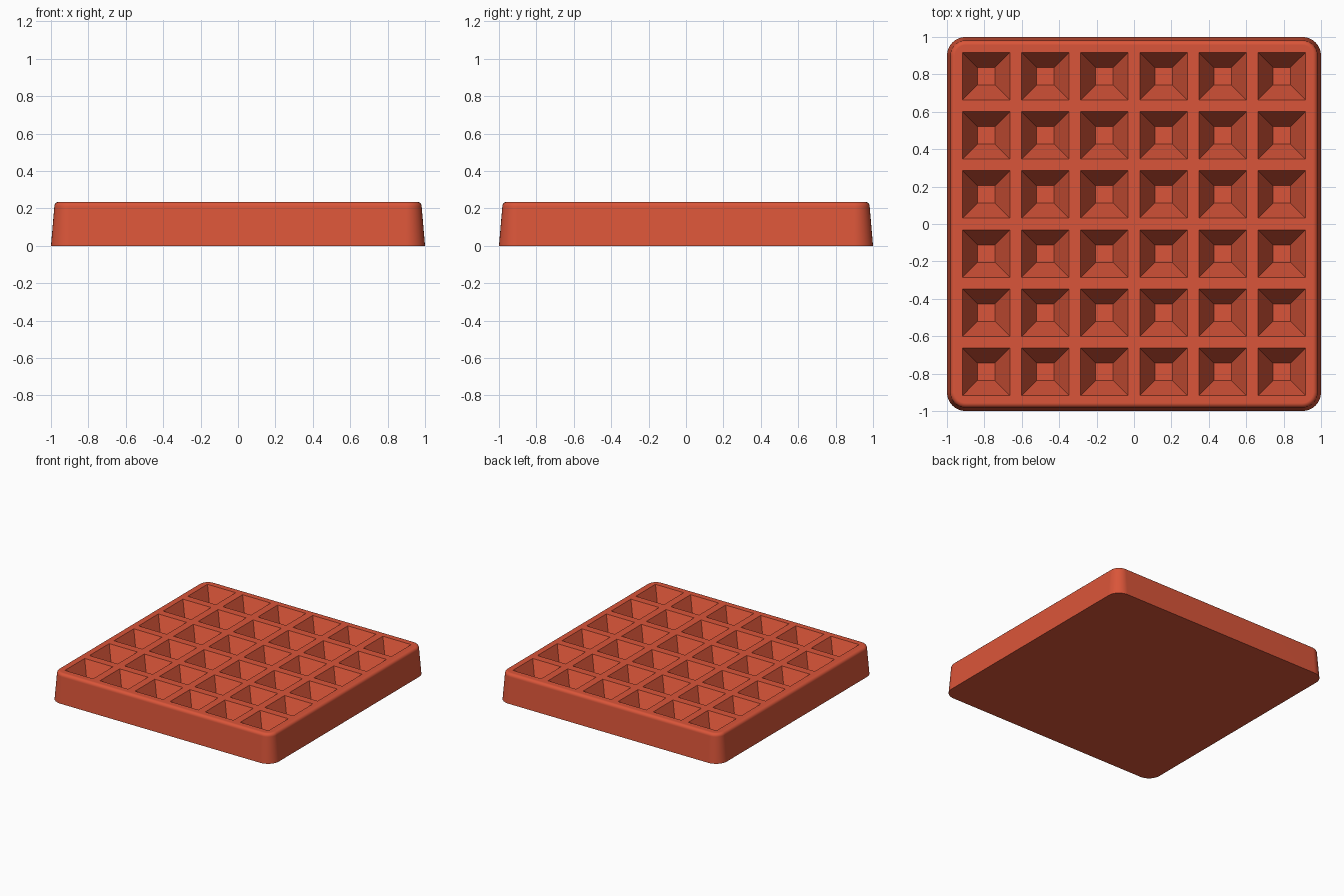
import bpy, bmesh, math

HEIGHT = 0.235
CORNER = 0.1      # plan radius of the slab corners
PITCH = 0.316     # spacing of the pits
COUNT = 6
PIT_TOP, PIT_FLOOR, PIT_DEPTH = 0.127, 0.047, 0.17

default = bpy.data.objects.get("Cube")
if default:
    bpy.data.objects.remove(default, do_unlink=True)

red = bpy.data.materials.new("brick red")
red.use_nodes = True
colour = (0.70, 0.091, 0.041, 1)
red.diffuse_color = colour
red.node_tree.nodes["Principled BSDF"].inputs["Base Color"].default_value = colour


def skin(bm, rings):
    """Join a stack of equal rings, listed bottom to top, into a closed solid."""
    loops = [[bm.verts.new(p) for p in ring] for ring in rings]
    for low, high in zip(loops, loops[1:]):
        for i in range(len(low)):
            j = (i + 1) % len(low)
            bm.faces.new((low[i], low[j], high[j], high[i]))
    bm.faces.new(loops[0][::-1])
    bm.faces.new(loops[-1])


def rounded_square(inset, z, steps=8):
    points = []
    for quarter in range(4):
        for s in range(steps + 1):
            a = (quarter + s / steps) * math.pi / 2
            mid = (quarter + 0.5) * math.pi / 2
            cx = math.copysign(1 - CORNER, math.cos(mid))
            cy = math.copysign(1 - CORNER, math.sin(mid))
            r = CORNER - inset
            points.append((cx + r * math.cos(a), cy + r * math.sin(a), z))
    return points


def square(cx, cy, half, z):
    return [(cx + sx * half, cy + sy * half, z)
            for sx, sy in ((-1, -1), (1, -1), (1, 1), (-1, 1))]


def make_object(name, bm):
    mesh = bpy.data.meshes.new(name)
    bm.to_mesh(mesh)
    bm.free()
    mesh.materials.append(red)
    obj = bpy.data.objects.new(name, mesh)
    bpy.context.collection.objects.link(obj)
    return obj


# Slab: tapered sides with a rounded top edge
edge = 0.025
profile = [(0, 0)]
for i in range(6):
    a = i / 5 * math.pi / 2
    profile.append((0.018 + edge * (1 - math.cos(a)), HEIGHT - edge + edge * math.sin(a)))
bm = bmesh.new()
skin(bm, [rounded_square(inset, z) for inset, z in profile])
slab = make_object("waffle_slab", bm)

# Pits: a grid of upside-down cut pyramids, running a little above the top
slope = (PIT_TOP - PIT_FLOOR) / PIT_DEPTH
above = 0.03
bm = bmesh.new()
for i in range(COUNT):
    for j in range(COUNT):
        x, y = ((k - (COUNT - 1) / 2) * PITCH for k in (i, j))
        skin(bm, [square(x, y, PIT_FLOOR, HEIGHT - PIT_DEPTH),
                  square(x, y, PIT_TOP + slope * above, HEIGHT + above)])
cutter = make_object("pit_cutter", bm)
cutter.hide_render = True

cut = slab.modifiers.new("pits", "BOOLEAN")
cut.operation = "DIFFERENCE"
cut.solver = "EXACT"
cut.object = cutter
bpy.ops.object.select_all(action="DESELECT")
slab.select_set(True)
bpy.context.view_layer.objects.active = slab
bpy.ops.object.modifier_apply(modifier=cut.name)
bpy.data.objects.remove(cutter, do_unlink=True)

# Smooth rim and corners, crisp pits
bpy.ops.object.shade_smooth_by_angle(angle=math.radians(35))
weighted = slab.modifiers.new("flat_top_shading", "WEIGHTED_NORMAL")
weighted.keep_sharp = True
